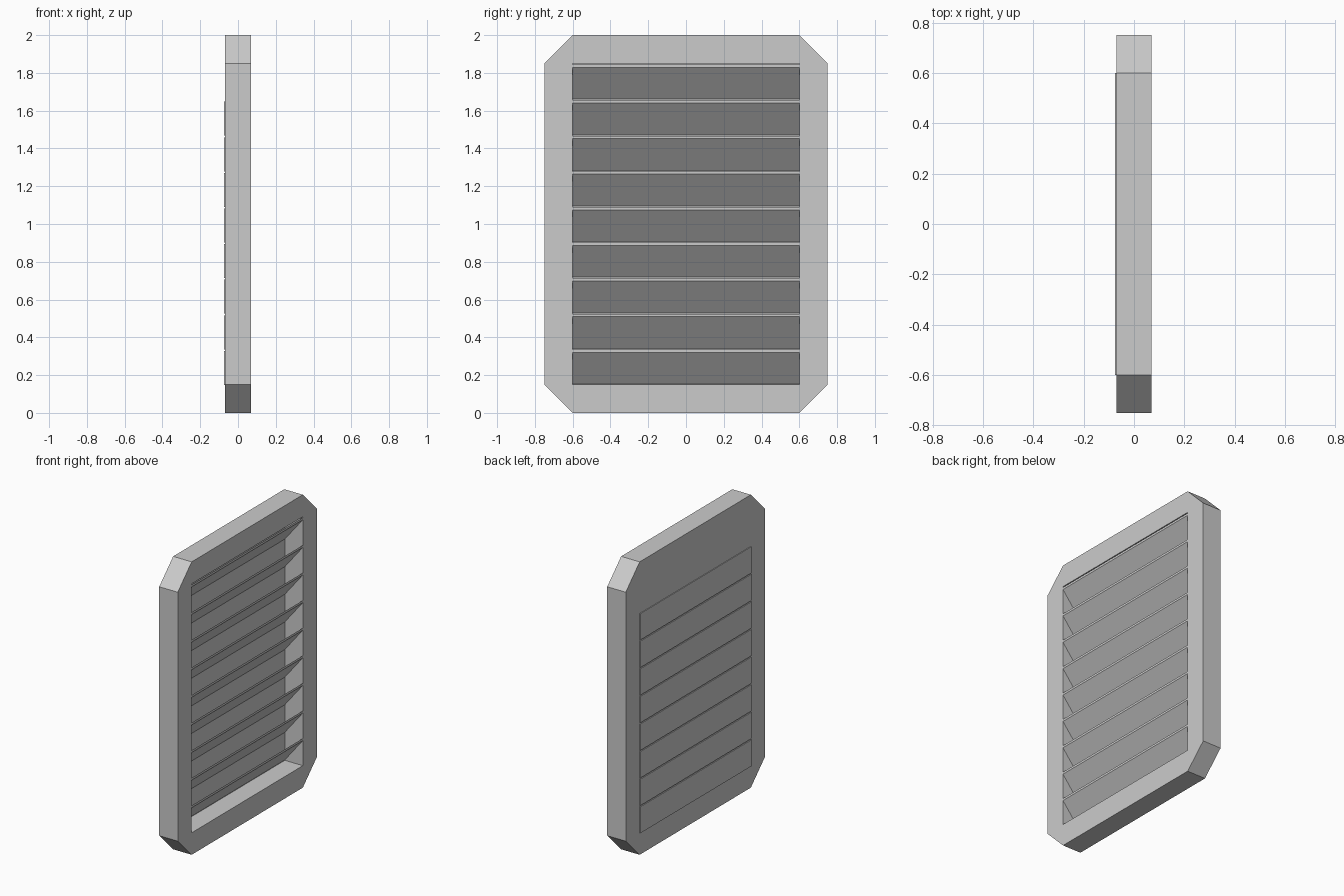
import bpy, bmesh

if "Cube" in bpy.data.objects:
    bpy.data.objects.remove(bpy.data.objects["Cube"])


def prism(name, profile, axis, lo, hi):
    """Extrude a 2D profile: axis 'x' takes (y, z) points, axis 'y' takes (x, z)."""
    bm = bmesh.new()
    place = (lambda p, d: (d, p[0], p[1])) if axis == 'x' else (lambda p, d: (p[0], d, p[1]))
    face = bm.faces.new([bm.verts.new(place(p, lo)) for p in profile])
    ext = bmesh.ops.extrude_face_region(bm, geom=[face])
    shift = [0, 0, 0]
    shift['xy'.index(axis)] = hi - lo
    verts = [g for g in ext['geom'] if isinstance(g, bmesh.types.BMVert)]
    bmesh.ops.translate(bm, verts=verts, vec=shift)
    bmesh.ops.recalc_face_normals(bm, faces=bm.faces[:])
    mesh = bpy.data.meshes.new(name)
    bm.to_mesh(mesh)
    bm.free()
    obj = bpy.data.objects.new(name, mesh)
    bpy.context.collection.objects.link(obj)
    return obj


# Chamfered frame with a rectangular opening
outline = [(-.6, 0), (.6, 0), (.75, .15), (.75, 1.85),
           (.6, 2), (-.6, 2), (-.75, 1.85), (-.75, .15)]
opening = [(-.6, .15), (.6, .15), (.6, 1.85), (-.6, 1.85)]
frame = prism("frame", outline, 'x', -.07, .07)
cutter = prism("opening_cutter", opening, 'x', -.2, .2)
cutter.hide_render = True
cutter.hide_viewport = True
cut = frame.modifiers.new("opening", 'BOOLEAN')
cut.operation = 'DIFFERENCE'
cut.solver = 'EXACT'
cut.object = cutter

# Thin back plate, flush with the frame at the top
prism("back_plate", [(-.6, .15), (.6, .15), (.6, 1.85), (-.6, 1.85)], 'x', -.07, -.066)

# Slanted louvre slats, each with a raised panel on the back
PITCH = .1885
for i in range(9):
    z = .148 + i * PITCH
    prism(f"slat_{i + 1}", [(-.07, z), (.07, z + .173), (.07, z + .188), (-.07, z + .015)],
          'y', -.6, .6)
    if i < 8:
        prism(f"back_panel_{i + 1}",
              [(-.075, z), (-.068, z), (-.068, z + .18), (-.075, z + .18)], 'y', -.6, .6)
